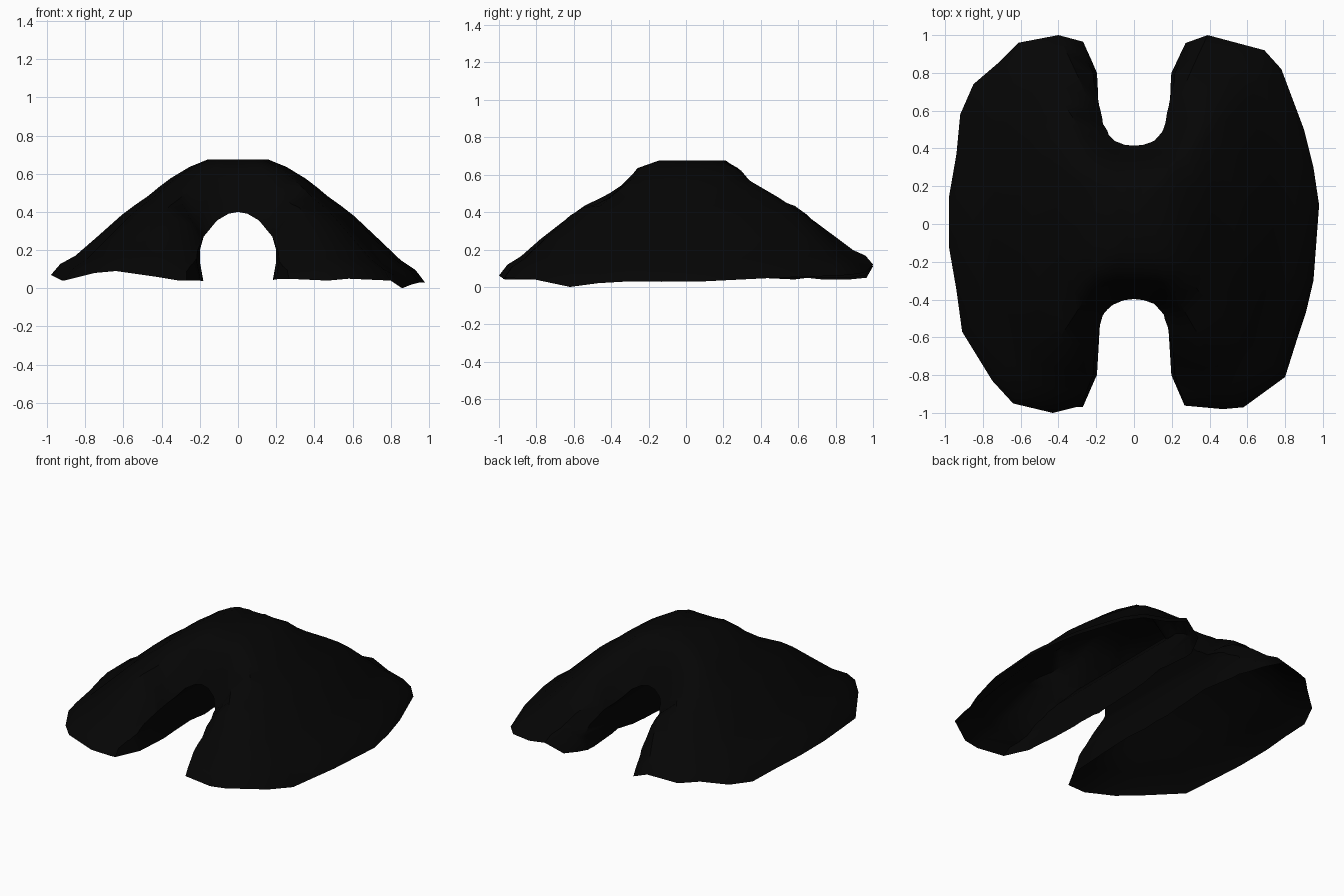
import bpy, bmesh, math

default = bpy.data.objects.get("Cube")
if default:
    bpy.data.objects.remove(default, do_unlink=True)


def make_material(name, rgb):
    mat = bpy.data.materials.new(name)
    mat.use_nodes = True
    colour = (*rgb, 1)
    mat.diffuse_color = colour
    mat.node_tree.nodes["Principled BSDF"].inputs["Base Color"].default_value = colour
    return mat


def add_object(name, bm):
    bmesh.ops.recalc_face_normals(bm, faces=bm.faces)
    mesh = bpy.data.meshes.new(name)
    bm.to_mesh(mesh)
    bm.free()
    obj = bpy.data.objects.new(name, mesh)
    bpy.context.scene.collection.objects.link(obj)
    return obj


def bridge(bm, ring_a, ring_b):
    """Join two closed rings of the same length with quads."""
    count = len(ring_a)
    for i in range(count):
        j = (i + 1) % count
        bm.faces.new((ring_a[i], ring_a[j], ring_b[j], ring_b[i]))


def fan(bm, ring, centre):
    for i, vert in enumerate(ring):
        bm.faces.new((vert, ring[(i + 1) % len(ring)], centre))


# Uneven ground edge of the hill: x, y and height
OUTLINE = [
    (.98, .1, .03), (.95, .3, .04), (.9, .5, .05), (.78, .82, .06),
    (.69, .92, .07), (.54, .96, .08), (.39, 1, .12), (.25, .95, .05),
    (.13, .95, .04), (0, .95, .04), (-.13, .95, .04), (-.25, .96, .04),
    (-.4, 1, .11), (-.61, .96, .09), (-.71, .86, .09), (-.85, .74, .06),
    (-.92, .58, .04), (-.94, .37, .05), (-.98, .14, .07), (-.98, -.12, .07),
    (-.94, -.35, .05), (-.91, -.57, .04), (-.75, -.83, .08), (-.64, -.95, .09),
    (-.43, -1, .06), (-.31, -.97, .04), (-.14, -.96, .04), (0, -.96, .04),
    (.13, -.96, .04), (.25, -.96, .05), (.47, -.98, .04), (.58, -.97, .05),
    (.8, -.81, .04), (.86, -.62, 0), (.91, -.47, .02), (.95, -.3, .03),
]
# Slope of the hill: fraction of the way out, and height
SLOPE = [(.16, .675), (.26, .635), (.31, .605), (.36, .575), (.42, .53),
         (.48, .48), (.55, .43), (.62, .375), (.76, .24), (.87, .13),
         (.95, .07), (1, 0)]


def hollow(x, y):
    """Depth of the narrow dip above each mouth of the passage."""
    rise = min(max((abs(y) - .28) / .22, 0), 1)
    fall = min((1 - abs(y)) / .5, 1)
    return .27 * rise * max(fall, 0) * math.exp(-(x / .24) ** 4)


def hill_point(x, y, rim, out, height):
    """The upper slopes are fuller along y and lean a little to the back."""
    px = x * out
    py = y * out * (1 + .15 * (1 - out)) + .04 * (1 - out)
    ground = rim * out ** 4
    return px, py, max(height + ground - hollow(px, py), ground)


# Hill, closed underneath for now so that it can be cut
bm = bmesh.new()
rings = [[bm.verts.new(hill_point(*edge, *level)) for edge in OUTLINE]
         for level in SLOPE]
for inner, outer in zip(rings, rings[1:]):
    bridge(bm, inner, outer)
fan(bm, rings[0], bm.verts.new((0, .03, SLOPE[0][1])))
fan(bm, rings[-1], bm.verts.new((0, 0, .035)))
hill = add_object("arched_hill", bm)
hill.data.materials.append(make_material("black", (.0015, .0015, .0015)))

# Passage from front to back, flared at both ends
HALF_ARCH = [(.18, -.2), (.18, .03), (.2, .14), (.2, .2), (.18, .27),
             (.11, .355), (.05, .39)]
arch = HALF_ARCH + [(0, .4)] + [(-x, z) for x, z in reversed(HALF_ARCH)]
bm = bmesh.new()
sections = []
for y, flare in ((-1.1, 1.8), (-.8, 1.08), (-.55, 1),
                 (.55, 1), (.8, 1.08), (1.1, 1.8)):
    sections.append([bm.verts.new((x * flare, y, z)) for x, z in arch])
for near, far in zip(sections, sections[1:]):
    bridge(bm, near, far)
bm.faces.new(sections[0])
bm.faces.new(sections[-1])
cutter = add_object("passage_cutter", bm)

cut = hill.modifiers.new("passage", "BOOLEAN")
cut.operation = "DIFFERENCE"
cut.solver = "EXACT"
cut.object = cutter
bpy.context.view_layer.update()
evaluated = hill.evaluated_get(bpy.context.evaluated_depsgraph_get())
bm = bmesh.new()
bm.from_mesh(evaluated.to_mesh())
evaluated.to_mesh_clear()
hill.modifiers.clear()
bpy.data.objects.remove(cutter, do_unlink=True)

# Open the underside, leaving the hill as a shell
bm.normal_update()
underside = [f for f in bm.faces
             if f.normal.z < -.8 and f.calc_center_median().z < .15]
bmesh.ops.delete(bm, geom=underside, context="FACES")
bm.to_mesh(hill.data)
bm.free()

bpy.ops.object.select_all(action="DESELECT")
hill.select_set(True)
bpy.context.view_layer.objects.active = hill
bpy.ops.object.shade_smooth_by_angle(angle=math.radians(40))
